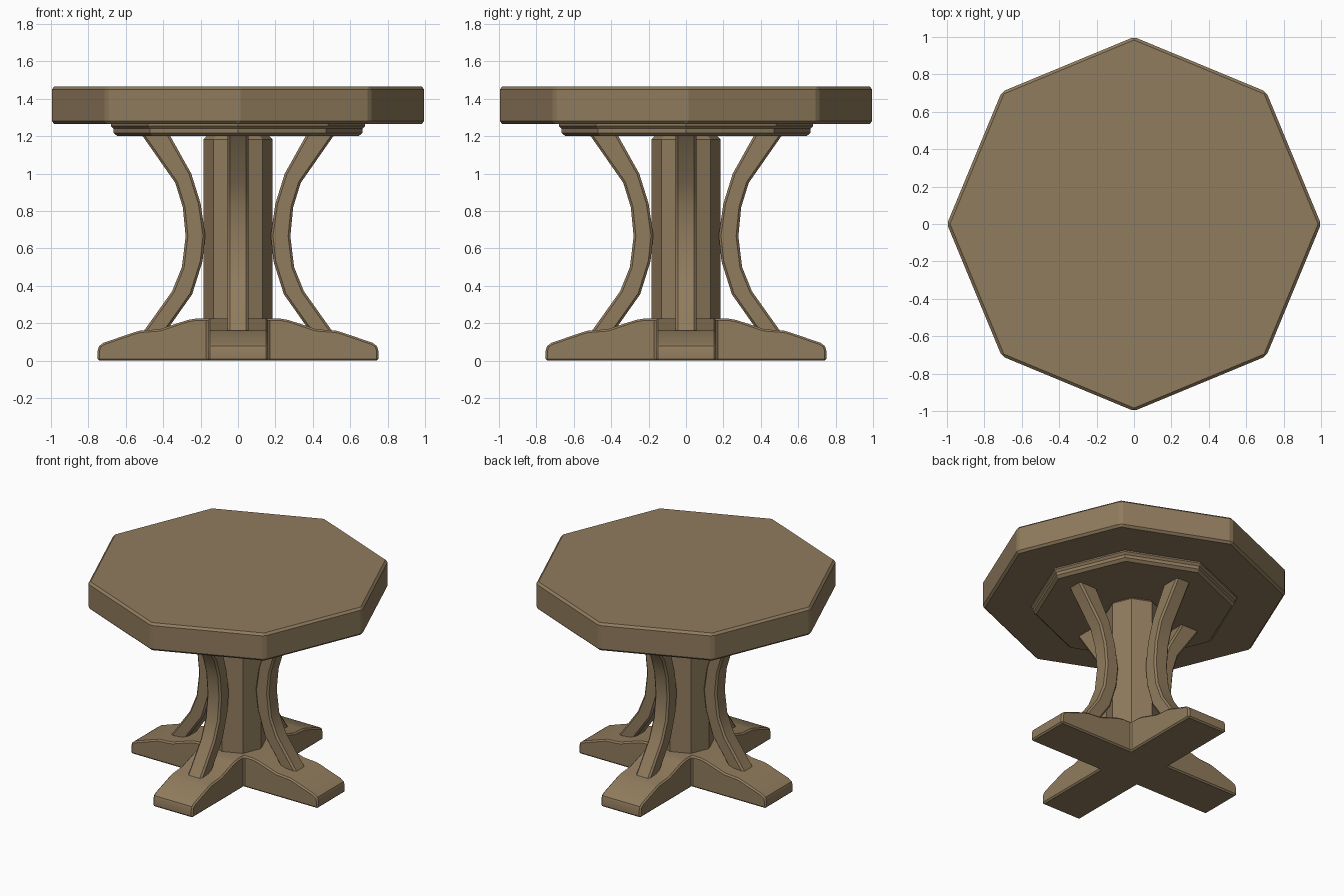
import bpy, bmesh
from math import cos, sin, pi, radians
from mathutils import Matrix

if "Cube" in bpy.data.objects:
    bpy.data.objects.remove(bpy.data.objects["Cube"])

wood = bpy.data.materials.new("wood")
wood.diffuse_color = (0.28, 0.20, 0.11, 1)
wood.use_nodes = True
wood.node_tree.nodes["Principled BSDF"].inputs["Base Color"].default_value = wood.diffuse_color


def finish(bm, name, bevel, smooth=False):
    """Merge, chamfer the sharp edges and turn the bmesh into an object."""
    bmesh.ops.remove_doubles(bm, verts=bm.verts, dist=1e-4)
    bmesh.ops.recalc_face_normals(bm, faces=bm.faces)
    bmesh.ops.dissolve_limit(bm, angle_limit=0.01, verts=bm.verts, edges=bm.edges)
    if bevel:
        sharp = [e for e in bm.edges if e.calc_face_angle(0) > radians(40)]
        bmesh.ops.bevel(bm, geom=sharp, offset=bevel, offset_type='OFFSET',
                        segments=1, profile=0.5, affect='EDGES', clamp_overlap=True)
    bmesh.ops.recalc_face_normals(bm, faces=bm.faces)
    mesh = bpy.data.meshes.new(name)
    bm.to_mesh(mesh)
    bm.free()
    mesh.materials.append(wood)
    ob = bpy.data.objects.new(name, mesh)
    bpy.context.collection.objects.link(ob)
    if smooth:
        bpy.ops.object.select_all(action='DESELECT')
        ob.select_set(True)
        bpy.context.view_layer.objects.active = ob
        bpy.ops.object.shade_smooth_by_angle(angle=radians(30))
    return ob


def octagon_stack(name, profile, bevel=0):
    """Octagonal solid from (radius, z) rings, with corners on the axes."""
    bm = bmesh.new()
    rings = [[bm.verts.new((r * cos(i * pi / 4), r * sin(i * pi / 4), z)) for i in range(8)]
             for r, z in profile]
    for a, b in zip(rings, rings[1:]):
        for i in range(8):
            j = (i + 1) % 8
            bm.faces.new((a[i], a[j], b[j], b[i]))
    bm.faces.new(rings[0][::-1])
    bm.faces.new(rings[-1])
    return finish(bm, name, bevel)


# Table top, the stepped plate below it and the centre column
octagon_stack("table_top", [(1, 1.265), (1, 1.465)], 0.015)
octagon_stack("under_plate", [(0.645, 1.20), (0.665, 1.217), (0.665, 1.24),
                              (0.68, 1.255), (0.68, 1.275)])
octagon_stack("column", [(0.185, 0.12), (0.185, 1.182), (0.168, 1.20)])

# Cross-shaped base: four mitred arms that meet in the centre
W = 0.16
arm = [(W, 0), (0.75, 0), (0.75, 0.055), (0.743, 0.078), (0.72, 0.095), (0.56, 0.150),
       (0.525, 0.160), (0.42, 0.168), (0.27, 0.217), (0.225, 0.225), (W, 0.225)]
bm = bmesh.new()
for k in range(4):
    rot = Matrix.Rotation(k * pi / 2, 3, 'Z')
    left, right = [[bm.verts.new(rot @ Matrix.Translation((x, y, z)).translation)
                    for x, z in arm] for y in (W, -W)]
    for i in range(len(arm) - 1):
        bm.faces.new((left[i], right[i], right[i + 1], left[i + 1]))
    bm.faces.new(left)
    bm.faces.new(right[::-1])
    for i, z in ((0, 0), (-1, 0.225)):
        bm.faces.new((left[i], right[i], bm.verts.new((0, 0, z))))
finish(bm, "base_cross", 0.01, True)

# Curved braces between base and plate
outer = [(0.52, 1.215), (0.335, 0.95), (0.295, 0.82), (0.28, 0.665),
         (0.30, 0.50), (0.353, 0.37), (0.52, 0.135)]
inner = [(0.37, 1.215), (0.25, 1.00), (0.20, 0.84), (0.175, 0.67),
         (0.19, 0.53), (0.245, 0.355), (0.40, 0.135)]
bm = bmesh.new()
loop = outer + inner[::-1]
front, back = [[bm.verts.new((x, y, z)) for x, z in loop] for y in (-0.056, 0.056)]
n = len(outer)
for i in range(len(loop)):
    j = (i + 1) % len(loop)
    bm.faces.new((front[i], front[j], back[j], back[i]))
for side in (front, back):
    for i in range(n - 1):
        bm.faces.new((side[i], side[i + 1], side[-2 - i], side[-1 - i]))
brace = finish(bm, "brace_right", 0.012, True)
for k, name in enumerate(("brace_back", "brace_left", "brace_front"), 1):
    ob = bpy.data.objects.new(name, brace.data)
    ob.rotation_euler.z = k * pi / 2
    bpy.context.collection.objects.link(ob)
